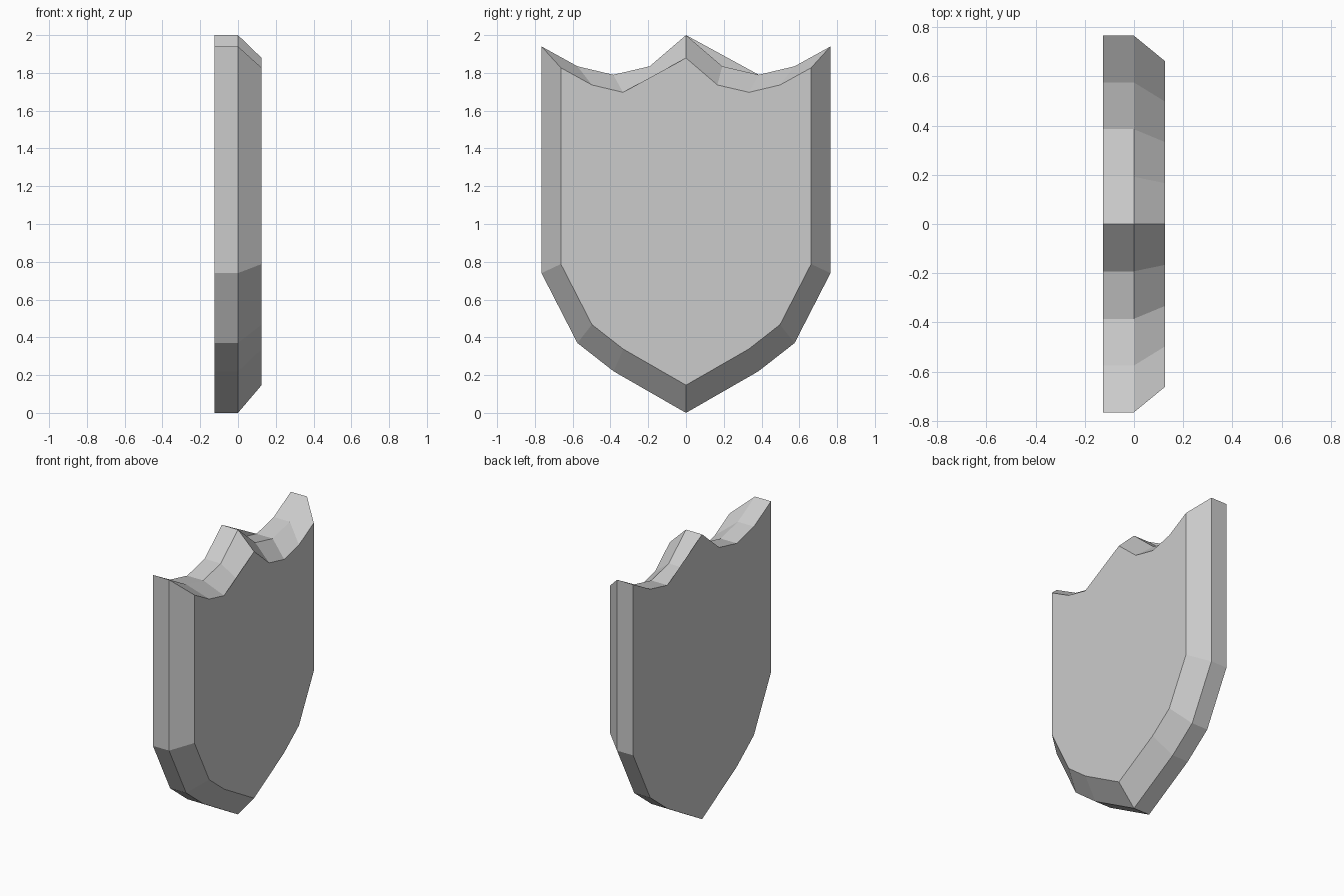
import bpy
import bmesh

if "Cube" in bpy.data.objects:
    bpy.data.objects.remove(bpy.data.objects["Cube"])

# Right half of the shield outline (y, z), bottom point up to the centre peak
HALF = [(0, 0), (0.383, 0.22), (0.575, 0.37), (0.765, 0.74), (0.765, 1.94),
        (0.575, 1.835), (0.385, 1.79), (0.192, 1.835), (0, 2)]
OUTLINE = HALF + [(-y, z) for y, z in HALF[-2:0:-1]]
INSET, LIFT = 0.866, 0.147   # scale and rise of the bevelled face

bm = bmesh.new()


def ring(x, scale=1.0, lift=0.0):
    return [bm.verts.new((x, y * scale, z * scale + lift)) for y, z in OUTLINE]


def bridge(a, b):
    n = len(a)
    for i in range(n):
        j = (i + 1) % n
        bm.faces.new((a[i], a[j], b[j], b[i]))


# Straight rim, then a sloping bevel up to the smaller face
back = ring(-0.125)
middle = ring(0.0)
face = ring(0.125, INSET, LIFT)
bridge(back, middle)
bridge(middle, face)

# Flat caps: each runs straight past one notch beside the centre peak
bm.faces.new([v for i, v in enumerate(face) if i != 9])
bm.faces.new([v for i, v in enumerate(back) if i != 7][::-1])

mesh = bpy.data.meshes.new("shield")
bm.to_mesh(mesh)
bm.free()
shield = bpy.data.objects.new("shield", mesh)
bpy.context.collection.objects.link(shield)
